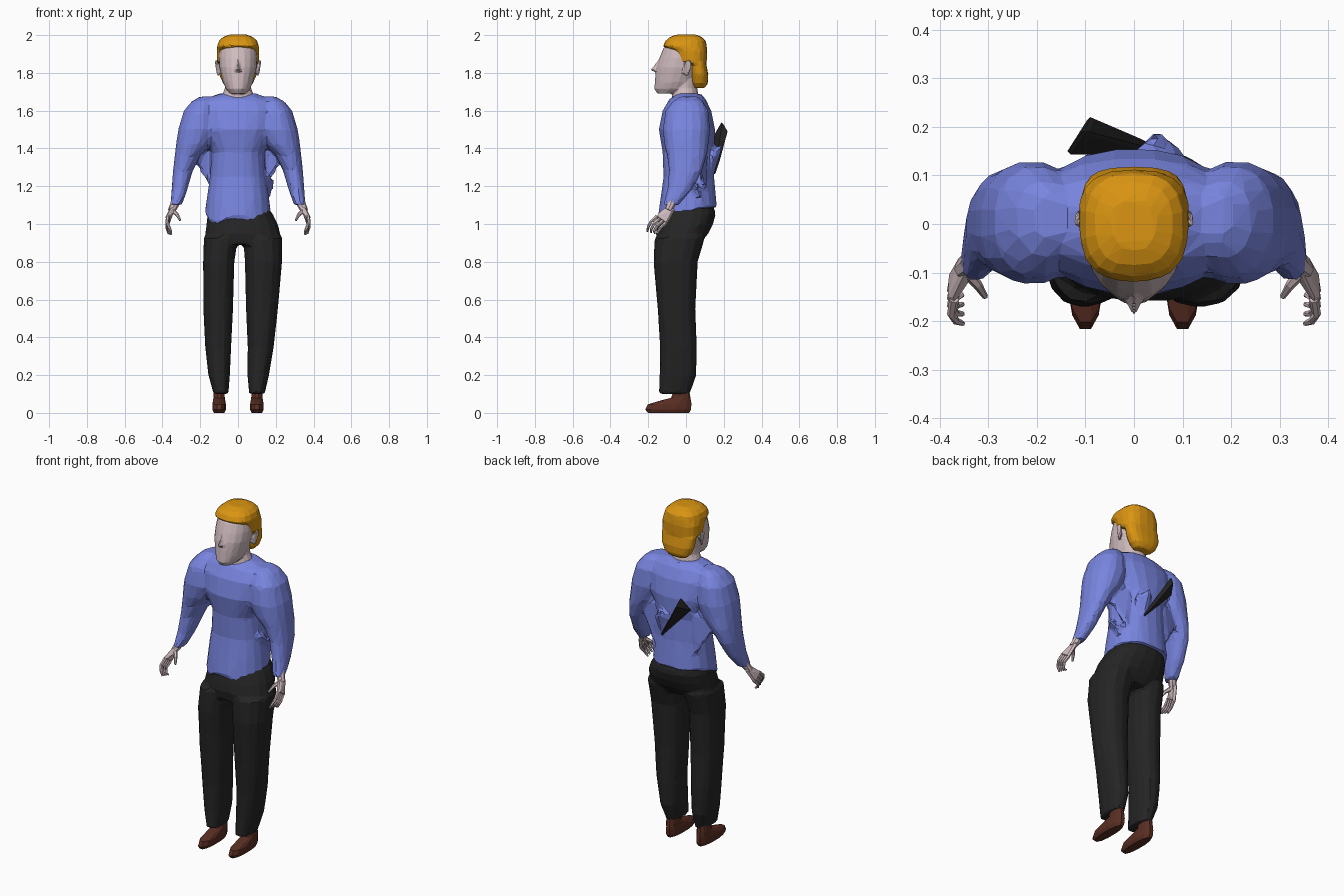
import bpy, bmesh, math
from mathutils import Vector


def material(name, rgb):
    m = bpy.data.materials.new(name)
    m.diffuse_color = (*rgb, 1)
    return m


BLUE = material("blue_cloth", (0.19, 0.235, 0.74))
BLACK = material("black_cloth", (0.018, 0.018, 0.018))
SKIN = material("pale_skin", (0.63, 0.50, 0.52))
GOLD = material("golden_hair", (0.70, 0.30, 0.006))
BROWN = material("brown_leather", (0.10, 0.027, 0.016))


def loft(bm, rings, n=20, e=2.3):
    """Closed body from level rings: (z, centre x, half width, front y, back y)."""
    loops = []
    for z, cx, rx, yf, yb in rings:
        loop = []
        for i in range(n):
            a = 2 * math.pi * (i + 0.5) / n
            c, s = math.cos(a), math.sin(a)
            x = cx + rx * math.copysign(abs(c) ** (2 / e), c)
            y = (yf + yb) / 2 + (yb - yf) / 2 * math.copysign(abs(s) ** (2 / e), s)
            loop.append(bm.verts.new((x, y, z)))
        loops.append(loop)
    bridge(bm, loops, n)
    return loops


def limb(bm, points, radii, n=6):
    """Tapered tube through points."""
    pts = [Vector(p) for p in points]
    loops = []
    for i, p in enumerate(pts):
        d = pts[min(i + 1, len(pts) - 1)] - pts[max(i - 1, 0)]
        q = d.to_track_quat('Z', 'Y')
        loops.append([bm.verts.new(p + q @ Vector((
            radii[i] * math.cos(2 * math.pi * k / n),
            radii[i] * math.sin(2 * math.pi * k / n), 0))) for k in range(n)])
    bridge(bm, loops, n)


def bridge(bm, loops, n):
    for a, b in zip(loops, loops[1:]):
        for i in range(n):
            j = (i + 1) % n
            bm.faces.new((a[i], a[j], b[j], b[i]))
    bm.faces.new(loops[0][::-1])
    bm.faces.new(loops[-1])


def hull(bm, points, t=0.012):
    """Convex lump around points, thickened by t."""
    vs = []
    for p in points:
        for axis in range(3):
            for s in (-t, t):
                v = Vector(p)
                v[axis] += s
                vs.append(bm.verts.new(v))
    r = bmesh.ops.convex_hull(bm, input=vs)
    junk = {g for g in r['geom_interior'] + r['geom_unused'] if isinstance(g, bmesh.types.BMVert)}
    bmesh.ops.delete(bm, geom=list(junk), context='VERTS')


def finish(bm, name, mat, voxel=0, ratio=1):
    bmesh.ops.recalc_face_normals(bm, faces=bm.faces)
    me = bpy.data.meshes.new(name)
    bm.to_mesh(me)
    bm.free()
    me.materials.append(mat)
    ob = bpy.data.objects.new(name, me)
    bpy.context.collection.objects.link(ob)
    if voxel:  # fuse overlapping bodies, then facet them
        r = ob.modifiers.new("fuse", 'REMESH')
        r.mode = 'VOXEL'
        r.voxel_size = voxel
        ob.modifiers.new("facet", 'DECIMATE').ratio = ratio
    return ob


# Shirt: torso, sleeves and folds fused together
bm = bmesh.new()
torso = loft(bm, [(1.07, 0, .175, -.15, .165), (1.14, 0, .165, -.135, .16), (1.25, 0, .15, -.12, .15),
                  (1.38, 0, .14, -.125, .15), (1.5, 0, .20, -.145, .155), (1.6, 0, .22, -.125, .135),
                  (1.66, 0, .18, -.09, .105), (1.69, 0, .10, -.05, .08)])
for v in torso[0]:  # hem dips at the front corners, rises at the back
    a = math.atan2(v.co.y / .155, v.co.x / .175)
    v.co.z += -.07 * abs(math.sin(2 * a)) if v.co.y < 0 else .02 * math.sin(a)
for s in (-1, 1):
    loft(bm, [(z, s * cx, rx, yf, yb) for z, cx, rx, yf, yb in [
        (1.10, .327, .030, -.12, -.04), (1.18, .31, .042, -.10, .03), (1.28, .292, .053, -.09, .085),
        (1.36, .268, .068, -.10, .11), (1.42, .235, .095, -.115, .12), (1.5, .21, .108, -.125, .13),
        (1.6, .20, .088, -.11, .12), (1.65, .185, .06, -.07, .09), (1.675, .17, .03, -.03, .06)]], 16, 2.2)
    hull(bm, [(s * .12, .10, 1.42), (s * .25, .06, 1.38), (s * .14, .10, 1.2)])
hull(bm, [(0, .13, 1.36), (.045, .185, 1.41), (.10, .14, 1.36), (.05, .13, 1.24)])
hull(bm, [(.16, -.02, 1.26), (.19, .05, 1.22), (.15, .08, 1.12)])
finish(bm, "shirt", BLUE, .014, .08)

# Trousers: hips and two slightly different legs
bm = bmesh.new()
loft(bm, [(.89, .025, .18, -.15, .07), (.95, .025, .20, -.16, .12), (1.0, .022, .19, -.15, .145),
          (1.05, .012, .175, -.135, .158), (1.09, .005, .155, -.115, .15)])
for s, shape in ((-1, [(.09, .04), (.10, .058), (.105, .07), (.105, .08), (.102, .084), (.09, .092)]),
                 (1, [(.10, .042), (.107, .058), (.12, .07), (.127, .086), (.135, .10), (.13, .105)])):
    depth = [(.10, -.145, .02), (.20, -.14, .055), (.35, -.138, .058), (.55, -.15, .05),
             (.80, -.172, .062), (.93, -.165, .10)]
    loft(bm, [(z, s * cx, rx, yf, yb) for (cx, rx), (z, yf, yb) in zip(shape, depth)], 14)
finish(bm, "trousers", BLACK, .012, .05)

# Shoes
for s, side in ((-1, "left"), (1, "right")):
    bm = bmesh.new()
    loft(bm, [(z, s * .10, rx, yf, yb) for z, rx, yf, yb in [
        (0, .028, -.205, .02), (.018, .037, -.22, .03), (.045, .037, -.205, .032),
        (.062, .034, -.15, .03), (.08, .031, -.08, .025), (.14, .028, -.06, .015)]], 12)
    finish(bm, side + "_shoe", BROWN)

# Head with neck, nose and ears
bm = bmesh.new()
loft(bm, [(1.60, 0, .10, -.07, .07), (1.67, 0, .09, -.075, .07), (1.72, 0, .07, -.07, .06),
          (1.80, 0, .07, -.06, .06)], 16, 2)
loft(bm, [(1.69, 0, .04, -.15, -.06), (1.715, 0, .065, -.168, .03), (1.75, 0, .08, -.165, .05),
          (1.79, 0, .09, -.162, .07), (1.83, 0, .099, -.156, .08), (1.88, 0, .102, -.14, .09),
          (1.93, 0, .098, -.12, .09), (1.97, 0, .07, -.085, .07)], 18, 2)
hull(bm, [(0, -.14, 1.87), (0, -.183, 1.817), (-.018, -.15, 1.81), (.018, -.15, 1.81)], .005)
for s in (-1, 1):
    hull(bm, [(s * .095, -.01, 1.80), (s * .115, .02, 1.865), (s * .117, .0, 1.86),
              (s * .105, .005, 1.785), (s * .112, .025, 1.83)], .006)
finish(bm, "head", SKIN, .006, .07)

# Hair: cap over the crown, longer at the back
bm = bmesh.new()
loft(bm, [(1.72, 0, .055, .04, .10), (1.745, 0, .08, .03, .116), (1.79, 0, .10, .025, .118),
          (1.845, 0, .106, .02, .108), (1.86, 0, .112, -.055, .11), (1.915, 0, .114, -.075, .112),
          (1.94, 0, .112, -.122, .11), (1.97, 0, .102, -.108, .105), (1.99, 0, .08, -.085, .085),
          (2.003, 0, .045, -.05, .05)], 18, 2.6)
finish(bm, "hair", GOLD, .009, .09)

# Hands: wrist, palm, four curled fingers and a thumb
for s, side in ((-1, "left"), (1, "right")):
    bm = bmesh.new()
    limb(bm, [(s * .325, -.06, 1.15), (s * .337, -.08, 1.10), (s * .352, -.095, 1.07)], [.024, .023, .02], 8)
    hull(bm, [(s * .345, -.095, 1.09), (s * .35, -.07, 1.075), (s * .372, -.15, 1.04),
              (s * .37, -.105, 1.01), (s * .352, -.12, 1.06)], .011)
    for i in range(4):
        y, z = -.155 + .016 * i, 1.04 - .011 * i
        limb(bm, [(s * .37, y, z), (s * .376, y - .03, z - .028), (s * .366, y - .045, z - .055),
                  (s * .352, y - .05 + .004 * i, z - .08 + .006 * i)], [.010, .009, .008, .005])
    limb(bm, [(s * .345, -.10, 1.07), (s * .322, -.125, 1.05), (s * .306, -.15, 1.02)], [.013, .010, .006])
    finish(bm, side + "_hand", SKIN)

# Dark sheath slung across the back
bm = bmesh.new()
hull(bm, [(-.13, .15, 1.46), (-.09, .213, 1.49), (-.10, .19, 1.53),
          (.01, .17, 1.33), (.05, .15, 1.27)], .007)
finish(bm, "back_sheath", BLACK)
